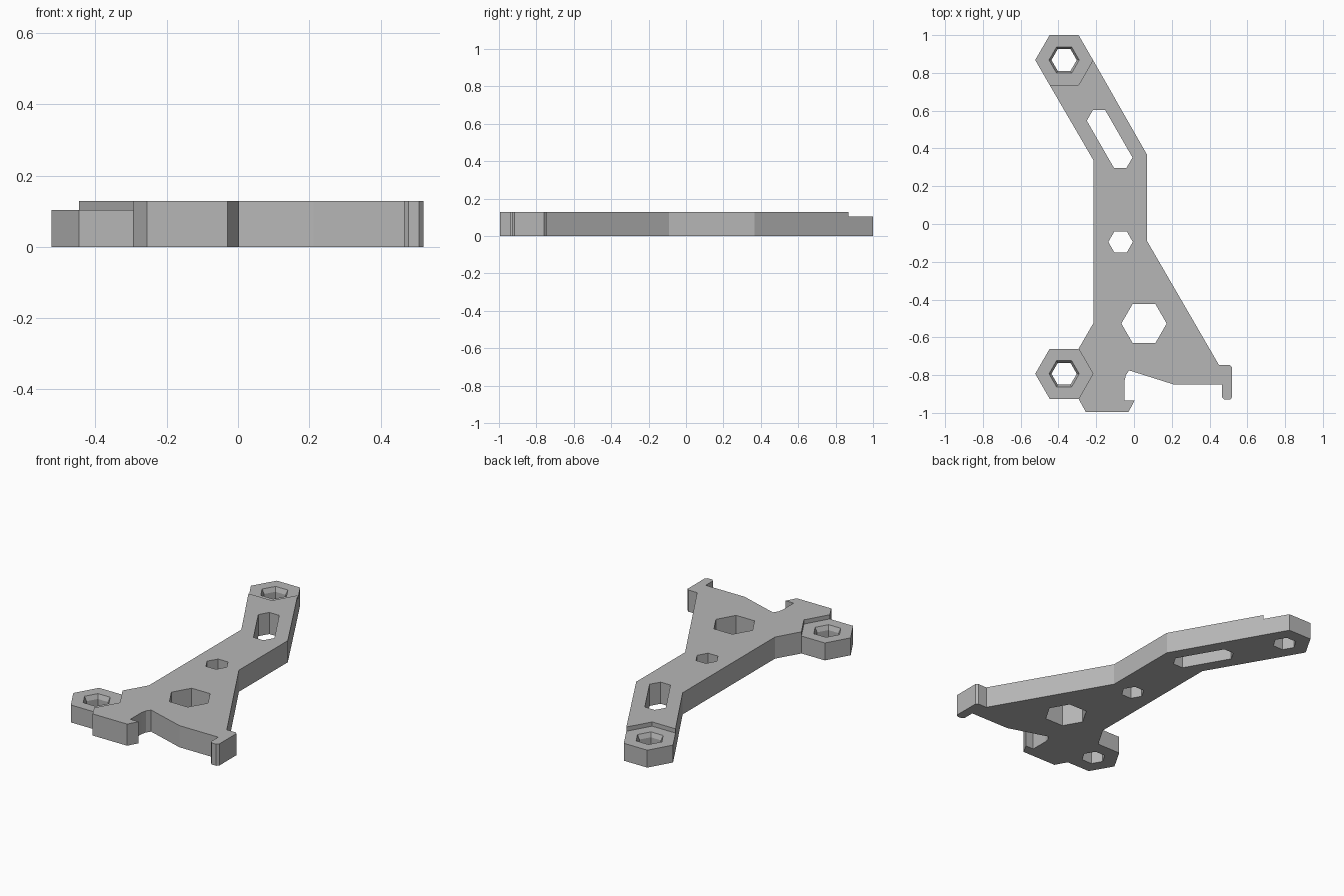
import bpy, bmesh
from math import cos, sin, pi

cube = bpy.data.objects.get("Cube")
if cube:
    bpy.data.objects.remove(cube, do_unlink=True)

THICK, BOSS_TOP, BOSS_R = 0.128, 0.103, 0.153
UPPER, LOWER = (-0.37, 0.868), (-0.37, -0.793)

grey = bpy.data.materials.new("plain_grey")
grey.use_nodes = True
colour = (0.47, 0.47, 0.47, 1)
grey.diffuse_color = colour
grey.node_tree.nodes["Principled BSDF"].inputs["Base Color"].default_value = colour


def hexagon(centre, r, corners=range(6)):
    return [(centre[0] + r * cos(k * pi / 3), centre[1] + r * sin(k * pi / 3)) for k in corners]


def loft(name, layers):
    """Solid through stacked outlines, each given as (points, z)."""
    bm = bmesh.new()
    rings = [[bm.verts.new((x, y, z)) for x, y in pts] for pts, z in layers]
    bm.faces.new(rings[0])
    bm.faces.new(rings[-1])
    for low, high in zip(rings, rings[1:]):
        for i in range(len(low)):
            j = (i + 1) % len(low)
            bm.faces.new((low[i], low[j], high[j], high[i]))
    bmesh.ops.recalc_face_normals(bm, faces=bm.faces)
    mesh = bpy.data.meshes.new(name)
    bm.to_mesh(mesh)
    bm.free()
    mesh.materials.append(grey)
    obj = bpy.data.objects.new(name, mesh)
    bpy.context.collection.objects.link(obj)
    return obj


def cut(target, layers):
    cutter = loft("cutter", layers)
    cutter.hide_render = True
    mod = target.modifiers.new("cut", 'BOOLEAN')
    mod.operation, mod.solver, mod.object = 'DIFFERENCE', 'EXACT', cutter
    bpy.context.view_layer.objects.active = target
    bpy.ops.object.modifier_apply(modifier=mod.name)
    bpy.data.objects.remove(cutter, do_unlink=True)


# Bracket outline, clockwise from the upper boss
outline = hexagon(UPPER, BOSS_R, (4, 3, 2, 1, 0))
outline += [(0.069, 0.367), (0.069, -0.09), (0.45, -0.747)]
# hooked toe
outline += [(0.508, -0.747), (0.52, -0.759), (0.52, -0.917), (0.508, -0.93),
            (0.478, -0.93), (0.466, -0.917), (0.466, -0.85)]
# underside and clip notch
outline += [(0.212, -0.85), (-0.026, -0.775), (-0.043, -0.8), (-0.05, -0.83),
            (-0.05, -0.935), (0.003, -0.935), (-0.029, -0.995), (-0.255, -0.995)]
# lower boss and back edge
outline += hexagon(LOWER, BOSS_R, (5, 4, 3, 2, 1))
outline += [(-0.215, -0.525), (-0.215, 0.338)]
bracket = loft("bracket_plate", [(outline, 0), (outline, THICK)])

# Lower the two boss tops, following their inner hexagon edges
x, y = UPPER
right, low_right = hexagon(UPPER, BOSS_R, (0, 5))
beyond = (right[0] + 2 * (right[0] - low_right[0]), right[1] + 2 * (right[1] - low_right[1]))
upper_step = [(x - 0.3, low_right[1]), low_right, beyond, (x - 0.3, beyond[1])]

x, y = LOWER
reach = 1.5 * BOSS_R
tip = x + BOSS_R
wedge_x, wedge_y = tip - reach * cos(pi / 3), reach * sin(pi / 3)
lower_step = [(tip, y), (wedge_x, y + wedge_y), (x - 0.3, y + wedge_y),
              (x - 0.3, y - wedge_y), (wedge_x, y - wedge_y)]
for step in (upper_step, lower_step):
    cut(bracket, [(step, BOSS_TOP), (step, 0.3)])

# Chamfered hexagonal bolt holes
for centre in (UPPER, LOWER):
    bore = hexagon(centre, 0.067)
    cut(bracket, [(bore, -0.1), (bore, BOSS_TOP - 0.026), (hexagon(centre, 0.093), BOSS_TOP + 0.026)])

# Plain hexagonal holes and the long slot
slot = hexagon((-0.185, 0.547), 0.065, (1, 2, 3)) + hexagon((-0.073, 0.352), 0.065, (4, 5, 6))
for hole in (hexagon((-0.071, -0.095), 0.065), hexagon((0.053, -0.527), 0.12), slot):
    cut(bracket, [(hole, -0.1), (hole, 0.3)])
